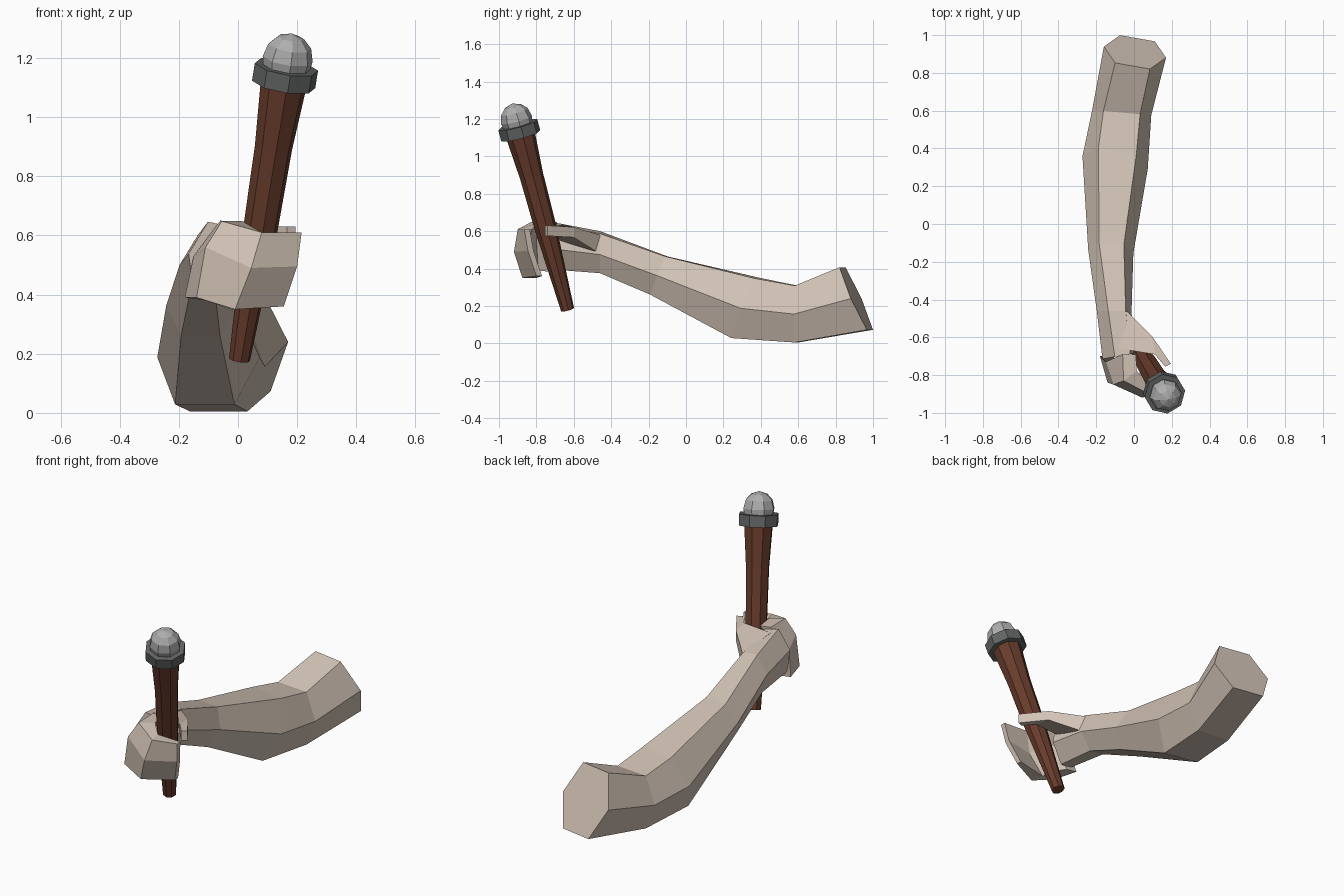
import bpy, bmesh
from math import cos, sin, pi, radians
from mathutils import Vector, Euler

if "Cube" in bpy.data.objects:
    bpy.data.objects.remove(bpy.data.objects["Cube"])


def material(name, rgb):
    m = bpy.data.materials.new(name)
    m.diffuse_color = (*rgb, 1)
    m.use_nodes = True
    m.node_tree.nodes["Principled BSDF"].inputs["Base Color"].default_value = m.diffuse_color
    return m


SKIN = material("skin", (0.64, 0.54, 0.46))
WOOD = material("wood", (0.14, 0.045, 0.025))
DARK = material("dark_metal", (0.12, 0.125, 0.125))
PALE = material("pale_metal", (0.42, 0.42, 0.42))


def loft(name, rings, mat):
    """Skin a list of equal-sized point rings and cap both ends."""
    bm = bmesh.new()
    loops = [[bm.verts.new(p) for p in ring] for ring in rings]
    n = len(loops[0])
    for a, b in zip(loops, loops[1:]):
        for i in range(n):
            j = (i + 1) % n
            bm.faces.new((a[i], a[j], b[j], b[i]))
    bm.faces.new(loops[0])
    bm.faces.new(loops[-1])
    bmesh.ops.remove_doubles(bm, verts=bm.verts, dist=0.0005)
    bmesh.ops.recalc_face_normals(bm, faces=bm.faces)
    me = bpy.data.meshes.new(name)
    bm.to_mesh(me)
    bm.free()
    me.materials.append(mat)
    ob = bpy.data.objects.new(name, me)
    bpy.context.collection.objects.link(ob)
    return ob


def hexagon(centre, w, h, flat, pitch, yaw, roll):
    """Six-sided arm section: half width, half height, width of flat top."""
    rot = Euler((radians(pitch), radians(roll), radians(yaw))).to_matrix()
    f = w * flat
    pts = [(-f, h), (f, h), (w, 0), (f, -h), (-f, -h), (-w, 0)]
    return [Vector(centre) + rot @ Vector((x, 0, z)) for x, z in pts]


# Forearm and palm, cut end first
arm = [
    ((0.005, 0.91, 0.24), 0.167, 0.183, 0.56, 24, -10, 0),
    ((-0.065, 0.59, 0.157), 0.157, 0.152, 0.62, 0, -5, 0),
    ((-0.10, 0.325, 0.188), 0.176, 0.172, 0.58, -22, -11, 0),
    ((-0.123, -0.145, 0.363), 0.12, 0.11, 0.55, -22, -5, 0),
    ((-0.105, -0.46, 0.488), 0.093, 0.107, 0.5, 0, 0, 8),
    ((-0.085, -0.70, 0.52), 0.085, 0.12, 0.5, 0, 10, 12),
]
loft("forearm", [hexagon(*s) for s in arm], SKIN)

# Curled fingers: outer top, middle, bottom points plus an inward thickness
finger_columns = [
    ((-0.06, -0.69, 0.65), (-0.15, -0.73, 0.53), (-0.18, -0.70, 0.39), (0.07, 0, -0.01)),
    ((-0.055, -0.83, 0.648), (-0.11, -0.85, 0.56), (-0.14, -0.84, 0.39), (0.07, 0.05, 0)),
    ((0.08, -0.90, 0.61), (0.045, -0.92, 0.49), (-0.01, -0.875, 0.35), (-0.015, 0.075, 0)),
    ((0.215, -0.865, 0.61), (0.20, -0.845, 0.495), (0.155, -0.80, 0.36), (0, 0.03, 0)),
]
rings = []
for *outer, thick in finger_columns:
    outer = [Vector(p) for p in outer]
    rings.append(outer + [p + Vector(thick) for p in reversed(outer)])
loft("fingers", rings, SKIN)

# Thumb: thin wedge behind the handle (inner point, outer point, depth)
thumb_sections = [
    ((-0.08, -0.66, 0.635), (-0.04, -0.46, 0.58), 0.10),
    ((0.11, -0.69, 0.63), (0.10, -0.60, 0.622), 0.055),
    ((0.165, -0.755, 0.63), (0.195, -0.74, 0.63), 0.055),
]
rings = []
for inner, outer, depth in thumb_sections:
    a, b, down = Vector(inner), Vector(outer), Vector((0, 0, -depth))
    rings.append([a, b, b + down, a + down])
loft("thumb", rings, SKIN)

# Held baton: octagonal profiles (distance, radius) turned about a tilted axis
BASE = Vector((0.005, -0.633, 0.18))
AXIS = Vector((0.153, -0.257, 0.954)).normalized()
TURN = AXIS.to_track_quat('Z', 'Y')


def turned(name, profile, mat):
    rings = [[BASE + TURN @ Vector((r * cos((i + 0.5) * pi / 4),
                                    r * sin((i + 0.5) * pi / 4), t))
              for i in range(8)] for t, r in profile]
    return loft(name, rings, mat)


turned("handle", [(0, 0.036), (0.46, 0.059), (0.75, 0.064), (0.99, 0.08)], WOOD)
turned("collar", [(0.975, 0.109), (1.037, 0.109)], DARK)
turned("pommel", [(1.03, 0.08), (1.065, 0.086), (1.11, 0.074),
                  (1.14, 0.045), (1.155, 0.0004)], PALE)
